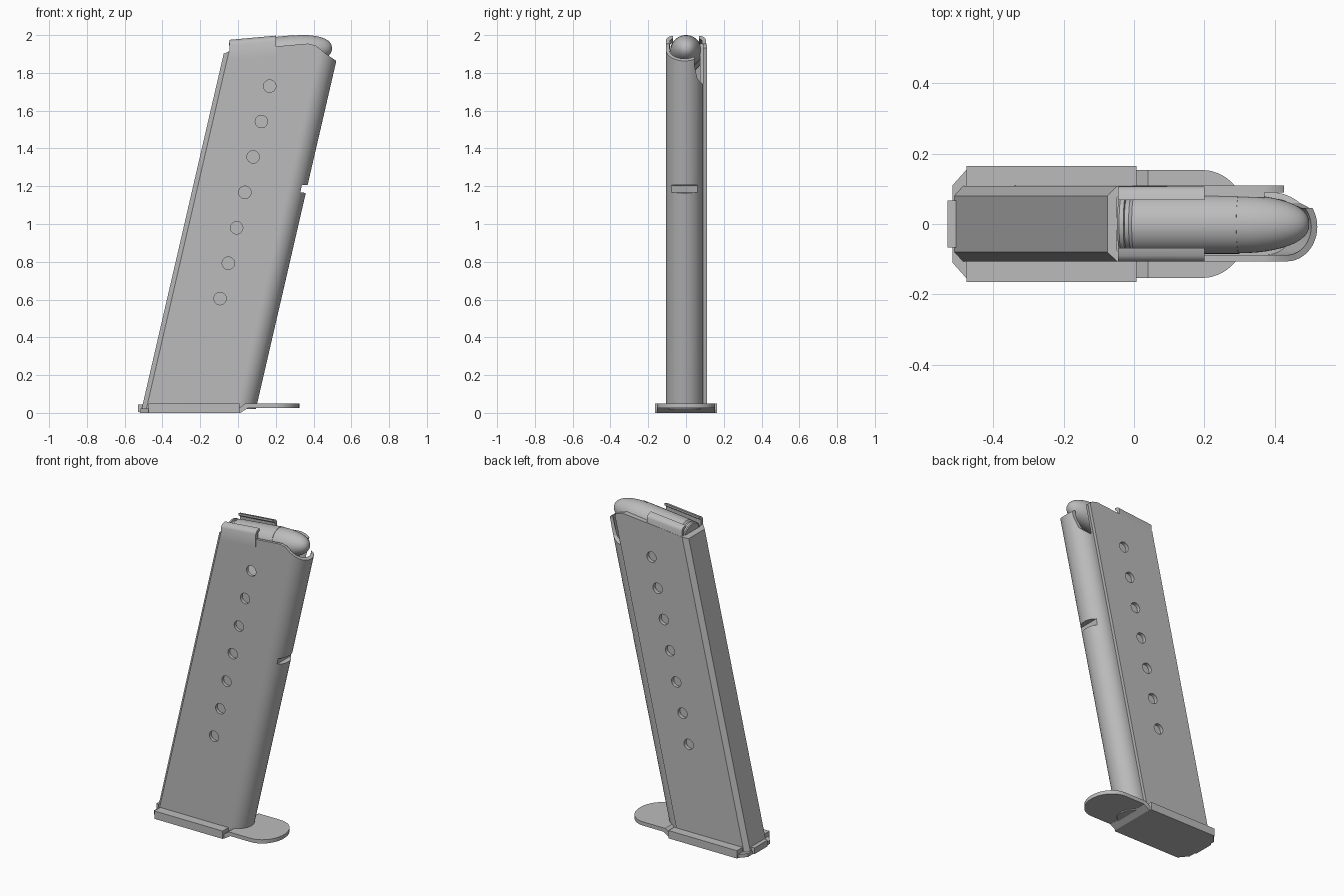
import bpy, bmesh, math
from mathutils import Matrix

if "Cube" in bpy.data.objects:
    bpy.data.objects.remove(bpy.data.objects["Cube"])

SHEAR = 0.231          # lean of the body along x per unit of height

steel = bpy.data.materials.new("grey_steel")
steel.diffuse_color = (0.5, 0.5, 0.5, 1)
steel.use_nodes = True
steel.node_tree.nodes["Principled BSDF"].inputs["Base Color"].default_value = steel.diffuse_color


def finish(bm, name, smooth=True):
    bmesh.ops.recalc_face_normals(bm, faces=bm.faces)
    me = bpy.data.meshes.new(name)
    bm.to_mesh(me)
    bm.free()
    ob = bpy.data.objects.new(name, me)
    bpy.context.collection.objects.link(ob)
    me.materials.append(steel)
    if smooth:
        shade(ob)
    return ob


def shade(ob):
    bpy.ops.object.select_all(action='DESELECT')
    ob.select_set(True)
    bpy.context.view_layer.objects.active = ob
    bpy.ops.object.shade_smooth_by_angle(angle=math.radians(30))


def prism(name, pts, place, a, b, smooth=True):
    """Extrude a 2D outline from a to b; place(u, v, t) maps it to 3D."""
    bm = bmesh.new()
    lo = [bm.verts.new(place(u, v, a)) for u, v in pts]
    hi = [bm.verts.new(place(u, v, b)) for u, v in pts]
    bm.faces.new(lo)
    bm.faces.new(hi)
    n = len(pts)
    for i in range(n):
        j = (i + 1) % n
        bm.faces.new((lo[i], lo[j], hi[j], hi[i]))
    return finish(bm, name, smooth)


def lean(x, y, z):
    return (x + SHEAR * z, y, z)


def upright(x, y, z):
    return (x, y, z)


def side(x, z, y):
    return (x, y, z)


def cut(ob, cutter):
    cutter.hide_render = True
    mod = ob.modifiers.new("cut", 'BOOLEAN')
    mod.operation = 'DIFFERENCE'
    mod.solver = 'EXACT'
    mod.object = cutter
    bpy.context.view_layer.objects.active = ob
    bpy.ops.object.modifier_apply(modifier=mod.name)
    bpy.data.objects.remove(cutter)


def arc(cx, cy, rx, ry, a0, a1, n):
    out = []
    for i in range(n + 1):
        a = math.radians(a0 + (a1 - a0) * i / n)
        out.append((cx + rx * math.cos(a), cy + ry * math.sin(a)))
    return out


# leaning body: chamfered spine, round front, overlapping plate on +y
outline = ([(-0.515, 0.08), (-0.515, -0.08), (-0.49, -0.106)]
           + arc(-0.01, -0.008, 0.1, 0.098, -90, 90, 24)
           + [(-0.02, 0.09), (-0.02, 0.11), (-0.49, 0.108)])
body = prism("body", outline, lean, 0.02, 2.1, False)

# top rim
rim = [(-0.4, 1.895), (-0.08, 1.9), (-0.045, 1.915), (0.2, 1.94), (0.37, 1.955),
       (0.41, 1.945), (0.46, 1.905), (0.525, 1.86), (0.8, 1.84), (0.8, 2.4), (-0.4, 2.4)]
cut(body, prism("rim_cutter", rim, side, -0.3, 0.3, False))

# open well under the top round
well = ([(-0.49, 0.075), (-0.49, -0.075), (-0.475, -0.088)]
        + arc(-0.01, -0.008, 0.08, 0.08, -90, 90, 20) + [(-0.475, 0.088)])
cut(body, prism("well_cutter", well, lean, 1.66, 2.2, False))

# relief in the front corner beside the overlapping plate
relief = [(0.045, 1.84), (0.06, 1.77), (0.0895, 1.74), (0.0895, 2.2), (0.045, 2.2)]
cut(body, prism("relief_cutter", relief, lambda u, v, t: (t, u, v), 0.37, 0.7, False))

# catch notch in the front
notch = [(0.33, 1.168), (0.45, 1.152), (0.45, 1.213), (0.338, 1.205)]
cut(body, prism("notch_cutter", notch, side, -0.08, 0.072, False))

# seven witness holes on each side
for i in range(7):
    cx, cz = -0.095 + 0.0438 * i, 0.605 + 0.1875 * i
    ring = arc(cx, cz, 0.033, 0.033, 0, 345, 23)
    for s in (-1, 1):
        cut(body, prism("hole_cutter", ring, side, s * 0.0865, s * 0.2, False))
shade(body)

# feed lips folded over the round
for s, name in ((-1, "feed_lip_front"), (1, "feed_lip_back")):
    section = [(0.088, 1.87), (0.107, 1.87), (0.107, 1.95), (0.101, 1.962),
               (0.09, 1.97), (0.068, 1.975), (0.068, 1.962), (0.085, 1.95)]
    prism(name, section, lambda u, v, t, s=s: (t, s * u, v + 0.09 * (t + 0.045)), -0.045, 0.2)

# top round: lathe profile along its axis (distance, radius)
profile = [(0, 0), (0, 0.078), (0.006, 0.084), (0.018, 0.084), (0.02, 0.074), (0.032, 0.074),
           (0.042, 0.085), (0.34, 0.085), (0.34, 0.083)]
profile += [(0.34 + 0.2 * math.sin(a), 0.083 * math.cos(a) ** 0.85)
            for a in [math.radians(90 * i / 12) for i in range(1, 12)]] + [(0.54, 0)]
bm = bmesh.new()
vs = [bm.verts.new((d, 0, r)) for d, r in profile]
es = [bm.edges.new(p) for p in zip(vs, vs[1:])]
bmesh.ops.spin(bm, geom=vs + es, cent=(0, 0, 0), axis=(1, 0, 0),
               angle=math.tau, steps=40, use_merge=False)
bmesh.ops.remove_doubles(bm, verts=bm.verts, dist=1e-5)
bm.transform(Matrix.Translation((-0.04, 0, 1.881)) @ Matrix.Rotation(-math.atan(0.1), 4, 'Y'))
finish(bm, "top_round")

# floor plate with a tapered rear
floor = [(0.005, -0.155), (0.005, 0.155), (-0.475, 0.155), (-0.515, 0.11),
         (-0.515, -0.11), (-0.475, -0.155)]
prism("floor_plate", floor, upright, 0.0, 0.022)

# raised front tongue with its joggle
prism("tongue_bend", [(0.0, 0.0), (0.012, 0.0), (0.052, 0.025), (0.052, 0.05),
                      (0.04, 0.05), (0.0, 0.022)], side, -0.153, 0.153)
tongue = ([(0.05, -0.153)] + arc(0.195, 0, 0.13, 0.153, -90, 90, 28) + [(0.05, 0.153)])
prism("tongue", tongue, upright, 0.026, 0.05)

# side rails gripping the body and the rear tab
for s, name in ((-1, "rail_front"), (1, "rail_back")):
    rail = [(0.105, 0), (0.165, 0), (0.165, 0.05), (0.105, 0.05)]
    prism(name, rail, lambda u, v, t, s=s: (t, s * u, v), -0.475, 0.007)
prism("rear_tab", [(-0.53, 0.005), (-0.505, 0.0), (-0.505, 0.045), (-0.53, 0.045)],
      side, -0.067, 0.067)
